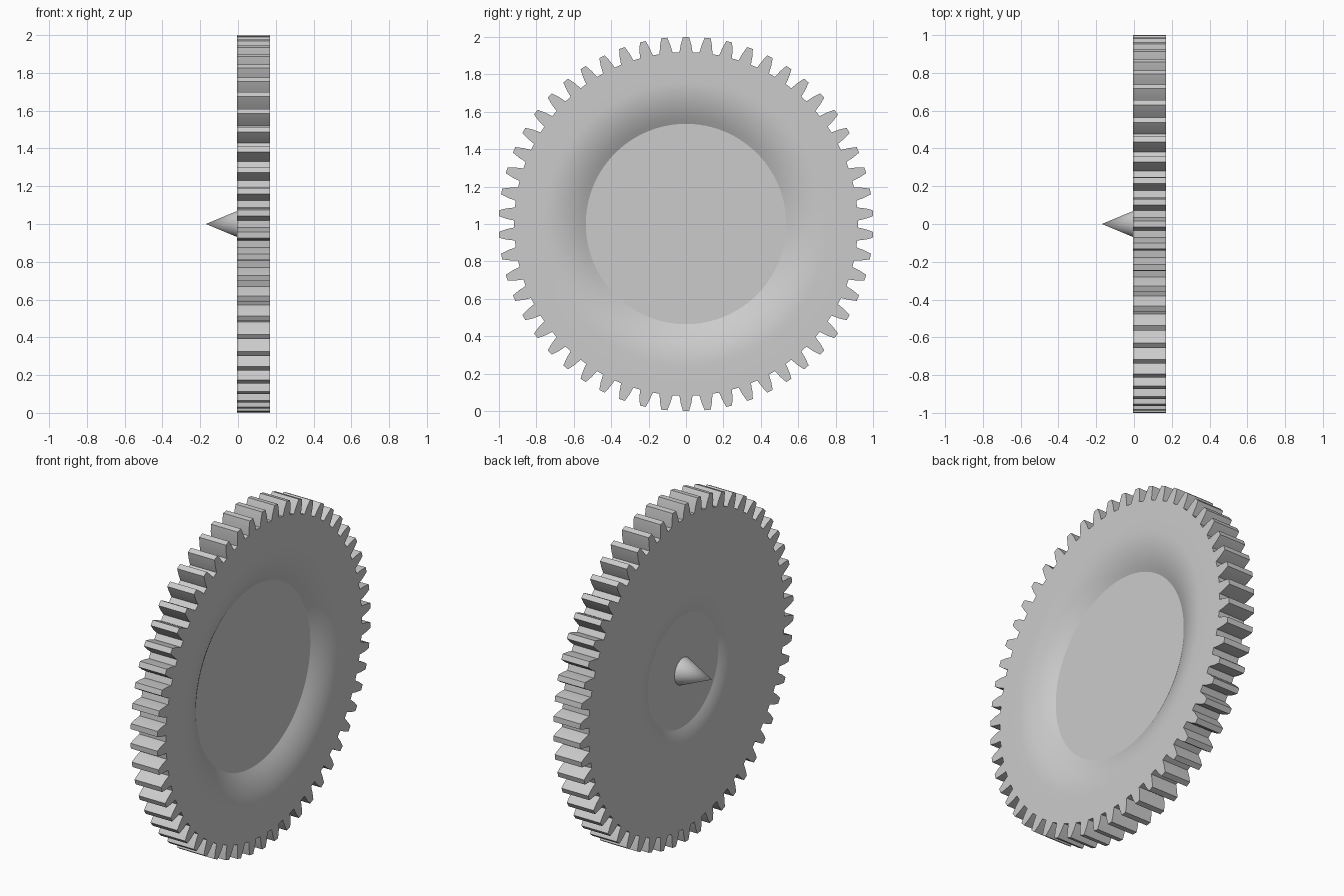
import bpy, bmesh, math

if "Cube" in bpy.data.objects:
    bpy.data.objects.remove(bpy.data.objects["Cube"])

TEETH = 54
FRONT, BACK = 0.17, -0.005      # x of the two flat faces
PITCH = 2 * math.pi / TEETH

grey = bpy.data.materials.new("light_grey")
grey.use_nodes = True
grey.diffuse_color = (0.6, 0.6, 0.6, 1)
grey.node_tree.nodes["Principled BSDF"].inputs["Base Color"].default_value = (0.6, 0.6, 0.6, 1)


def add_object(name, bm):
    """Turn a bmesh into a smooth-shaded object with crisp edges."""
    bmesh.ops.recalc_face_normals(bm, faces=bm.faces)
    mesh = bpy.data.meshes.new(name)
    bm.to_mesh(mesh)
    bm.free()
    mesh.materials.append(grey)
    ob = bpy.data.objects.new(name, mesh)
    bpy.context.collection.objects.link(ob)
    bpy.ops.object.select_all(action="DESELECT")
    ob.select_set(True)
    bpy.context.view_layer.objects.active = ob
    bpy.ops.object.shade_smooth_by_angle(angle=math.radians(15))
    return ob


def skin(bm, rings):
    """Bridge loops of points with quads and cap both ends."""
    loops = [[bm.verts.new(p) for p in ring] for ring in rings]
    n = len(loops[0])
    for a, b in zip(loops, loops[1:]):
        for i in range(n):
            j = (i + 1) % n
            bm.faces.new((a[i], a[j], b[j], b[i]))
    bm.faces.new(loops[0])
    bm.faces.new(loops[-1])


def polar(x, r, a):
    return (x, r * math.sin(a), 1 + r * math.cos(a))


# Tooth outline: (angle offset, radius) from root to tip and back
half = [(-0.038, 0.918), (-0.029, 0.96), (-0.016, 1.0)]
tooth = half + [(-a, r) for a, r in reversed(half)]
outline = [(k * PITCH + a, r) for k in range(TEETH) for a, r in tooth]


def ring(x, r):
    return [polar(x, r, a) for a, _ in outline]


def toothed(x):
    return [polar(x, r, a) for a, r in outline]


def dish(x, depth, inner, outer, steps=8):
    """Rings of a recess that steepens towards its flat floor."""
    result = []
    for i in range(steps + 1):
        t = i / steps
        result.append(ring(x + depth * t * t, outer + (inner - outer) * t))
    return result


# Gear wheel: deep dish on one face, shallow dish on the other
bm = bmesh.new()
front = dish(FRONT, -0.07, 0.535, 0.76)
back = dish(BACK, 0.025, 0.33, 0.45)
skin(bm, front[::-1] + [ring(FRONT, 0.85), toothed(FRONT),
                        toothed(BACK), ring(BACK, 0.85)] + back)
add_object("gear_wheel", bm)

# Pointed hub standing on the shallow dish floor
bm = bmesh.new()
SIDES = 48
base = [bm.verts.new(polar(0.022, 0.08, 2 * math.pi * i / SIDES)) for i in range(SIDES)]
tip = bm.verts.new((-0.17, 0, 1))
for i in range(SIDES):
    bm.faces.new((base[i], base[(i + 1) % SIDES], tip))
bm.faces.new(base)
add_object("pointed_hub", bm)
